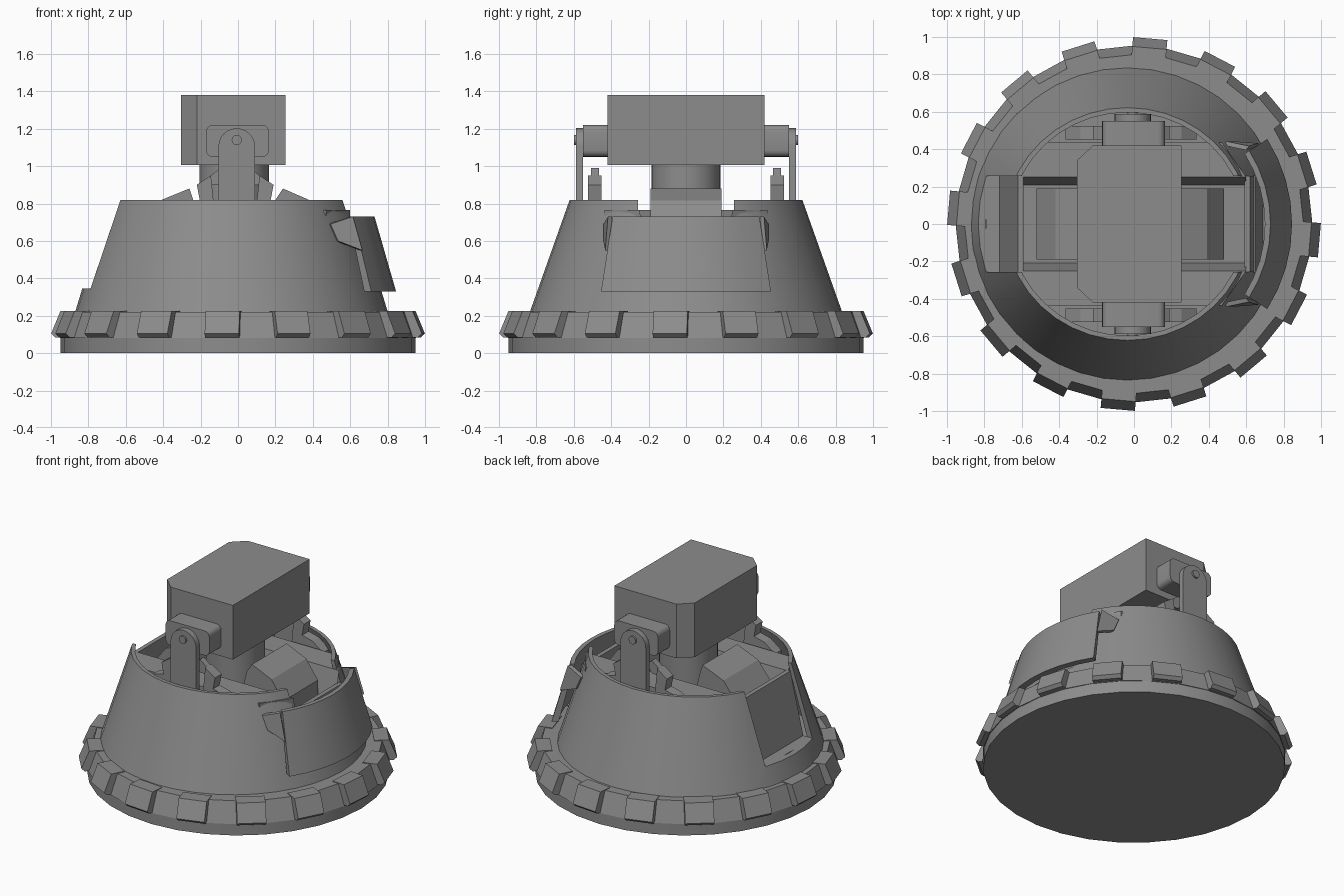
import bpy, bmesh, math

if "Cube" in bpy.data.objects:
    bpy.data.objects.remove(bpy.data.objects["Cube"])

grey = bpy.data.materials.new("grey metal")
grey.diffuse_color = (0.265, 0.265, 0.265, 1)
grey.use_nodes = True
grey.node_tree.nodes["Principled BSDF"].inputs["Base Color"].default_value = grey.diffuse_color


def smooth_edges(ob):
    bpy.ops.object.select_all(action='DESELECT')
    ob.select_set(True)
    bpy.context.view_layer.objects.active = ob
    bpy.ops.object.shade_smooth_by_angle(angle=math.radians(25))


def finish(name, bm, smooth=False):
    bmesh.ops.remove_doubles(bm, verts=bm.verts, dist=1e-5)
    bmesh.ops.dissolve_degenerate(bm, edges=bm.edges, dist=1e-5)
    bmesh.ops.recalc_face_normals(bm, faces=bm.faces)
    me = bpy.data.meshes.new(name)
    bm.to_mesh(me)
    bm.free()
    me.materials.append(grey)
    ob = bpy.data.objects.new(name, me)
    bpy.context.collection.objects.link(ob)
    if smooth:
        smooth_edges(ob)
    return ob


def lathe(name, profile, a0=0, a1=360, steps=32, smooth=True):
    """Sweep a closed (radius, z) profile around z between two angles."""
    bm = bmesh.new()
    rings = []
    for i in range(steps + 1):
        a = math.radians(a0 + (a1 - a0) * i / steps)
        rings.append([bm.verts.new((r * math.cos(a), r * math.sin(a), z)) for r, z in profile])
    n = len(profile)
    for p, q in zip(rings, rings[1:]):
        for j in range(n):
            k = (j + 1) % n
            bm.faces.new((p[j], p[k], q[k], q[j]))
    if a1 - a0 < 360:
        bm.faces.new(rings[0])
        bm.faces.new(rings[-1])
    return finish(name, bm, smooth)


def loft(name, low, high, smooth=False):
    """Join two matching 3D outlines into a closed solid."""
    bm = bmesh.new()
    a = [bm.verts.new(p) for p in low]
    b = [bm.verts.new(p) for p in high]
    bm.faces.new(a)
    bm.faces.new(b)
    for i in range(len(a)):
        j = (i + 1) % len(a)
        bm.faces.new((a[i], a[j], b[j], b[i]))
    return finish(name, bm, smooth)


def prism(name, pts, axis, lo, hi, smooth=False):
    """Extrude a 2D outline along y (x,z points) or z (x,y points)."""
    put = (lambda p, t: (p[0], t, p[1])) if axis == 'y' else (lambda p, t: (p[0], p[1], t))
    return loft(name, [put(p, lo) for p in pts], [put(p, hi) for p in pts], smooth)


def rect(x0, x1, y0, y1):
    return [(x0, y0), (x1, y0), (x1, y1), (x0, y1)]


def arc(cx, cy, r, a0, a1, n):
    return [(cx + r * math.cos(math.radians(a0 + (a1 - a0) * i / n)),
             cy + r * math.sin(math.radians(a0 + (a1 - a0) * i / n))) for i in range(n + 1)]


# Base: smooth foot, faceted upper band, sixteen clamp blocks on every other facet
lathe("base_foot", [(0, 0), (.948, 0), (.948, .085), (0, .085)])
half = 360 / 64
lathe("base_band", [(0, .08), (.953, .08), (.905, .22), (0, .22)],
      -5 - half, 355 - half, 32, False)
block = [(.85, .085), (.975, .085), (.995, .105), (.945, .225), (.85, .225)]
for i in range(16):
    ob = prism("clamp_block", block, 'y', -.092, .092)
    ob.rotation_euler.z = math.radians(-5 + 22.5 * i)

# Conical shell, slightly off centre, with a slot cut through both sides
OFF = -.035
shell = lathe("conical_shell", [(.842, .2), (.622, .82), (.597, .82), (.80, .2)],
              0, 360, 40, False)
for v in shell.data.vertices:
    v.co.x = v.co.x * (1 + .05 * (v.co.z - .2) / .62) + OFF
cutter = prism("slot_cutter", rect(-1.2, 1.2, -.257, .257), 'z', .345, 1.2)
cut = shell.modifiers.new("slots", 'BOOLEAN')
cut.operation = 'DIFFERENCE'
cut.solver = 'EXACT'
cut.object = cutter
bpy.ops.object.select_all(action='DESELECT')
shell.select_set(True)
bpy.context.view_layer.objects.active = shell
bpy.ops.object.modifier_apply(modifier=cut.name)
bpy.data.objects.remove(cutter)
smooth_edges(shell)

# Recessed walls and ledges behind both slots
prism("left_panel", [(-.62, .765), (-.72, .34), (-.68, .3), (-.59, .765)], 'y', -.257, .257)
prism("left_ledge", rect(-.79, -.62, -.257, .257), 'z', .21, .345)
prism("right_panel", [(.62, .68), (.69, .34), (.65, .3), (.59, .68)], 'y', -.257, .257)
prism("right_ledge", rect(.60, .715, -.257, .257), 'z', .21, .345)

# Outer armour plate with hooked tabs
lathe("armour_plate", [(.845, .33), (.73, .73), (.70, .73), (.80, .33)], -32.5, 32.5, 8)
tab = [(.60, .395, .73), (.48, .42, .69), (.52, .42, .60), (.65, .41, .55)]
for s in (-1, 1):
    loft("plate_tab", [(x, s * y, z) for x, y, z in tab],
         [(x + .015, s * (y + .022), z) for x, y, z in tab])

# Internal decks and sloped beams on both sides of a central trench
prism("trench_floor", rect(-.66, .65, -.26, .26), 'z', .22, .58)
for s in (-1, 1):
    deck = [(x, s * y) for x, y in arc(OFF, 0, .625, 25, 155, 16)]
    prism("inner_deck", deck, 'z', .25, .66)
    top = [(-.61, .25), (.60, .25), (.47, .435), (-.50, .435)]
    foot = [(-.61, .19), (.60, .19), (.47, .435), (-.50, .435)]
    loft("trench_beam", [(x, s * y, .5) for x, y in foot], [(x, s * y, .765) for x, y in top])

# Tilted blocks, column and head
for name, pts in (
        ("right_block", [(.24, .88), (.39, .815), (.48, .69), (.48, .5), (.12, .5), (.20, .82)]),
        ("left_block", [(-.26, .88), (-.42, .815), (-.52, .69), (-.52, .5), (-.16, .5), (-.24, .82)])):
    prism(name, pts, 'y', -.19, .19)
prism("column", arc(-.02, 0, .185, 0, 348.75, 31), 'z', .5, 1.02, True)
prism("head", [(.255, -.42), (.255, .42), (-.22, .42), (-.305, .34),
               (-.305, -.34), (-.22, -.42)], 'z', 1.005, 1.38)

# Trunnions, hanger brackets, pins and struts, front and back
cushion = []
for cx, cz, a in ((.13, 1.185, 0), (-.135, 1.185, 90), (-.135, 1.085, 180), (.13, 1.085, 270)):
    cushion += arc(cx, cz, .035, a, a + 90, 4)
hanger = [(-.105, .62), (.09, .62)] + arc(-.007, 1.105, .0975, 0, 180, 12)
strut = [(.35, .66), (.35, .74), (.27, .80), (.19, .82), (.205, .90), (.13, .95), (.10, .66)]
strut_tip = [(.15, .90), (.13, .95), (.08, .99), (.04, .96), (.08, .90)]
for s in (-1, 1):
    prism("trunnion", cushion, 'y', s * .40, s * .55, True)
    prism("hanger_bracket", hanger, 'y', s * .55, s * .588, True)
    prism("pin", arc(-.007, 1.14, .027, 0, 330, 11), 'y', s * .53, s * .60, True)
    for m in (-1, 1):
        for name, pts, w in (("strut", strut, .036), ("strut_tip", strut_tip, .022)):
            prism(name, [(m * x - .015, z) for x, z in pts], 'y', s * .487 - w, s * .487 + w)
